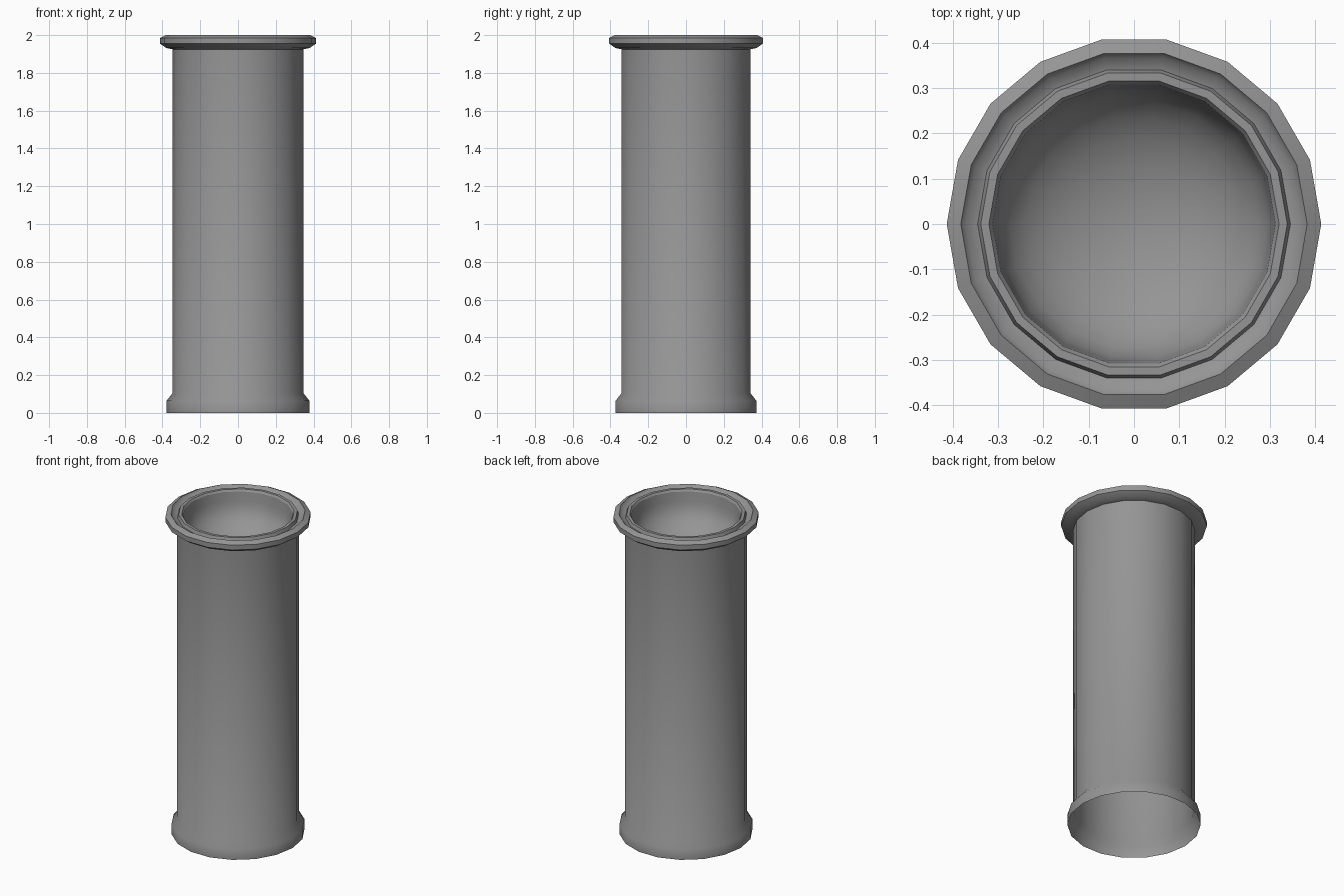
import bpy, bmesh, math

SIDES = 18

cube = bpy.data.objects.get("Cube")
if cube:
    bpy.data.objects.remove(cube, do_unlink=True)

# Single matte grey
grey = bpy.data.materials.new("plain_grey")
colour = (0.30, 0.30, 0.30, 1)
grey.diffuse_color = colour
grey.use_nodes = True
grey.node_tree.nodes["Principled BSDF"].inputs["Base Color"].default_value = colour


def lathe(name, profile):
    """Spin an open (radius, height) profile around z."""
    bm = bmesh.new()
    rings = []
    for r, z in profile:
        angles = [math.tau * j / SIDES for j in range(SIDES)]
        rings.append([bm.verts.new((r * math.cos(a), r * math.sin(a), z)) for a in angles])
    for low, high in zip(rings, rings[1:]):
        for j in range(SIDES):
            k = (j + 1) % SIDES
            bm.faces.new((low[j], low[k], high[k], high[j]))
    bmesh.ops.remove_doubles(bm, verts=bm.verts, dist=0.0001)
    mesh = bpy.data.meshes.new(name)
    bm.to_mesh(mesh)
    bm.free()
    mesh.materials.append(grey)
    obj = bpy.data.objects.new(name, mesh)
    bpy.context.collection.objects.link(obj)
    bpy.ops.object.select_all(action='DESELECT')
    obj.select_set(True)
    bpy.context.view_layer.objects.active = obj
    bpy.ops.object.shade_smooth_by_angle(angle=math.radians(40))
    return obj


# Open-bottomed tube with a chamfered foot collar
lathe("tube_and_collar", [(0.378, 0), (0.378, 0.065), (0.346, 0.105), (0.346, 1.925)])

# Flared flange with a shallow groove inside its top edge
lathe("top_flange", [(0.346, 1.925), (0.38, 1.932), (0.413, 1.955), (0.413, 1.985),
                     (0.382, 2.0), (0.372, 1.985), (0.345, 1.977)])

# Raised inner lip
lathe("inner_lip", [(0.345, 1.977), (0.338, 1.997), (0.32, 1.997), (0.312, 1.985)])

# Concave bowl closing the top
bowl = [(0.312, 1.985), (0.305, 1.93)]
for step in range(1, 8):
    t = math.radians(90 * step / 7)
    bowl.append((0.305 * math.cos(t), 1.93 - 0.2 * math.sin(t)))
lathe("bowl", bowl)
